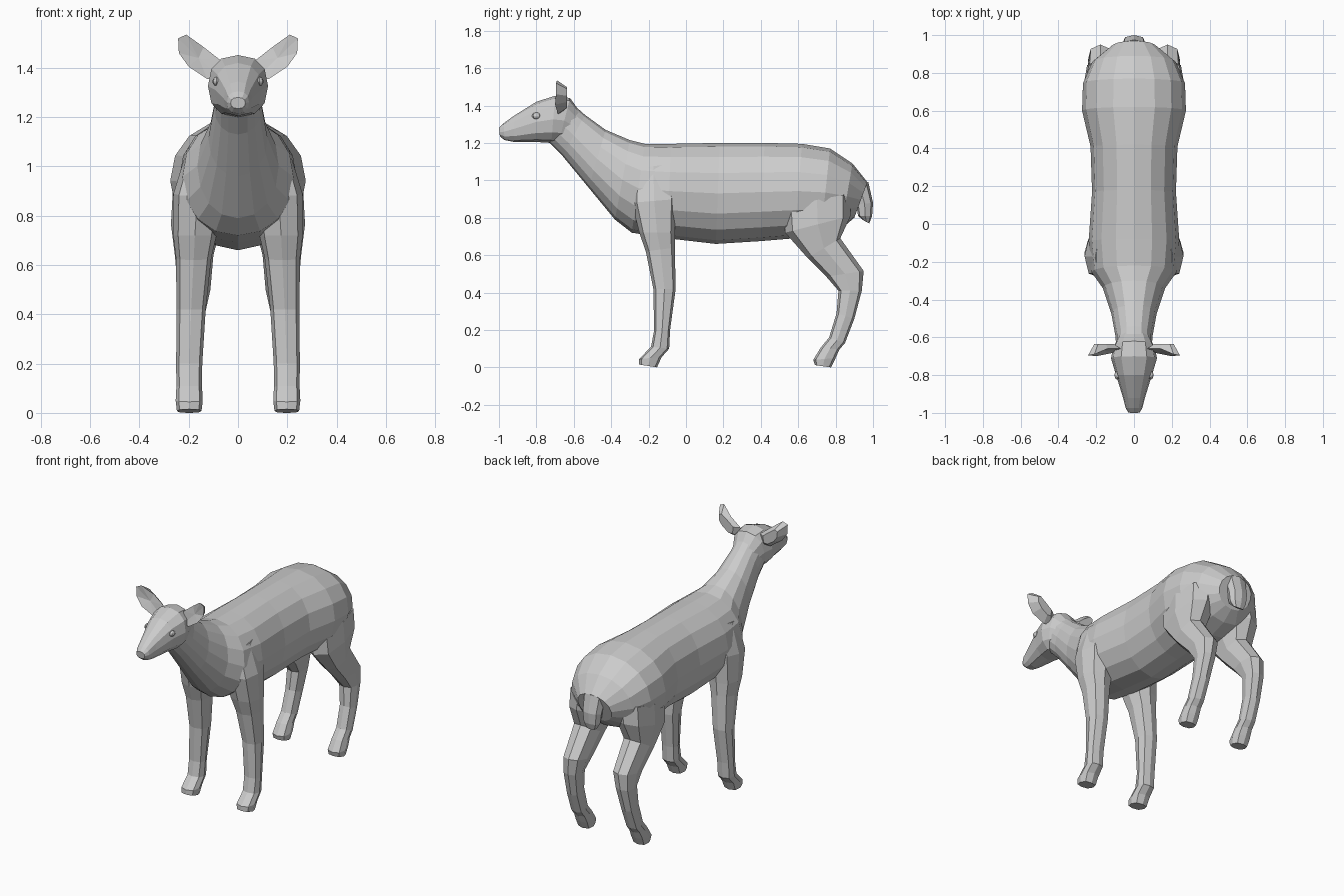
import bpy, bmesh, math
from mathutils import Vector


def finish(name, bm, mirror=False):
    bmesh.ops.recalc_face_normals(bm, faces=bm.faces)
    mesh = bpy.data.meshes.new(name)
    bm.to_mesh(mesh)
    bm.free()
    ob = bpy.data.objects.new(name, mesh)
    bpy.context.collection.objects.link(ob)
    if mirror:
        mod = ob.modifiers.new("mirror", 'MIRROR')
        mod.use_mirror_merge = False
    return ob


def loft(name, rings, sides, power=1.0, mirror=False):
    """Each ring: (y, z) of one end, (y, z) of the other end, centre x, half width."""
    bm = bmesh.new()
    loops = []
    for ay, az, by, bz, cx, hw in rings:
        a, b = Vector((cx, ay, az)), Vector((cx, by, bz))
        mid, half = (a + b) / 2, (a - b) / 2
        loop = []
        for i in range(sides):
            t = 2 * math.pi * i / sides
            c, s = math.cos(t), math.sin(t)
            c = math.copysign(abs(c) ** power, c)
            s = math.copysign(abs(s) ** power, s)
            loop.append(bm.verts.new(mid + half * c + Vector((hw * s, 0, 0))))
        loops.append(loop)
    for p, q in zip(loops, loops[1:]):
        for i in range(sides):
            j = (i + 1) % sides
            bm.faces.new((p[i], p[j], q[j], q[i]))
    bm.faces.new(loops[0])
    bm.faces.new(loops[-1])
    return finish(name, bm, mirror)


# Neck and trunk, from behind the jaw to the rump
loft("body", [
    (-0.63, 1.43, -0.74, 1.21, 0, 0.095),
    (-0.54, 1.35, -0.66, 1.13, 0, 0.097),
    (-0.43, 1.27, -0.52, 0.96, 0, 0.12),
    (-0.30, 1.215, -0.38, 0.79, 0, 0.165),
    (-0.22, 1.195, -0.29, 0.72, 0, 0.225),
    (-0.08, 1.195, -0.10, 0.69, 0, 0.24),
    (0.18, 1.20, 0.16, 0.66, 0, 0.222),
    (0.42, 1.20, 0.40, 0.675, 0, 0.23),
    (0.62, 1.195, 0.58, 0.69, 0, 0.275),
    (0.77, 1.17, 0.72, 0.70, 0, 0.27),
    (0.89, 1.09, 0.83, 0.74, 0, 0.22),
    (0.97, 0.99, 0.90, 0.80, 0, 0.12),
], 16, 0.95)

# Head, from the nose to the back of the skull
loft("head", [
    (-1.0, 1.28, -0.995, 1.235, 0, 0.03),
    (-0.975, 1.305, -0.97, 1.215, 0, 0.045),
    (-0.92, 1.345, -0.92, 1.205, 0, 0.058),
    (-0.80, 1.42, -0.80, 1.205, 0, 0.095),
    (-0.70, 1.452, -0.72, 1.20, 0, 0.122),
    (-0.62, 1.44, -0.68, 1.20, 0, 0.108),
    (-0.57, 1.37, -0.62, 1.20, 0, 0.08),
], 12, 0.85)

# Tail
loft("tail", [
    (0.975, 0.99, 0.88, 0.95, 0, 0.07),
    (1.0, 0.88, 0.91, 0.87, 0, 0.062),
    (0.995, 0.81, 0.92, 0.81, 0, 0.055),
    (0.98, 0.77, 0.95, 0.785, 0, 0.035),
], 8, 0.8)

# Front legs with shoulders
loft("front_leg", [
    (-0.28, 1.06, -0.07, 1.09, 0.14, 0.065),
    (-0.29, 0.88, -0.05, 0.90, 0.165, 0.097),
    (-0.25, 0.72, -0.06, 0.72, 0.175, 0.088),
    (-0.215, 0.62, -0.06, 0.64, 0.18, 0.072),
    (-0.175, 0.42, -0.055, 0.42, 0.19, 0.059),
    (-0.17, 0.20, -0.085, 0.20, 0.198, 0.053),
    (-0.187, 0.11, -0.09, 0.10, 0.198, 0.052),
    (-0.25, 0.045, -0.13, 0.055, 0.198, 0.055),
    (-0.25, 0.015, -0.155, 0.0, 0.198, 0.05),
], 8, 0.75, True)

# Hind legs with thighs
loft("hind_leg", [
    (0.52, 0.86, 0.88, 0.93, 0.155, 0.11),
    (0.53, 0.72, 0.88, 0.81, 0.17, 0.102),
    (0.65, 0.585, 0.825, 0.69, 0.178, 0.078),
    (0.75, 0.485, 0.95, 0.515, 0.178, 0.066),
    (0.815, 0.41, 0.94, 0.41, 0.187, 0.055),
    (0.805, 0.29, 0.90, 0.26, 0.195, 0.047),
    (0.765, 0.16, 0.85, 0.13, 0.198, 0.046),
    (0.72, 0.105, 0.82, 0.095, 0.198, 0.048),
    (0.68, 0.04, 0.80, 0.05, 0.198, 0.053),
    (0.69, 0.012, 0.775, 0.0, 0.198, 0.048),
], 8, 0.75, True)

# Ears: a rim with a dished front and a rounded back
bm = bmesh.new()
outline = [(0.07, -0.66, 1.43), (0.14, -0.66, 1.485), (0.21, -0.69, 1.535),
           (0.243, -0.695, 1.52), (0.24, -0.695, 1.46), (0.20, -0.70, 1.405),
           (0.125, -0.685, 1.355), (0.08, -0.67, 1.36)]
rim = [bm.verts.new(p) for p in outline]
dish = bm.verts.new((0.16, -0.67, 1.44))
back = [bm.verts.new(Vector((0.16, -0.635, 1.44)).lerp(
    Vector((p[0], -0.635, p[2])), 0.6)) for p in outline]
for i in range(len(rim)):
    j = (i + 1) % len(rim)
    bm.faces.new((rim[i], rim[j], dish))
    bm.faces.new((rim[j], rim[i], back[i], back[j]))
bm.faces.new(back)
finish("ear", bm, True)

# Eyes
bm = bmesh.new()
bmesh.ops.create_uvsphere(bm, u_segments=8, v_segments=6, radius=0.02)
bmesh.ops.scale(bm, vec=(0.8, 1.2, 0.9), verts=bm.verts)
bmesh.ops.translate(bm, vec=(0.088, -0.80, 1.345), verts=bm.verts)
finish("eye", bm, True)
